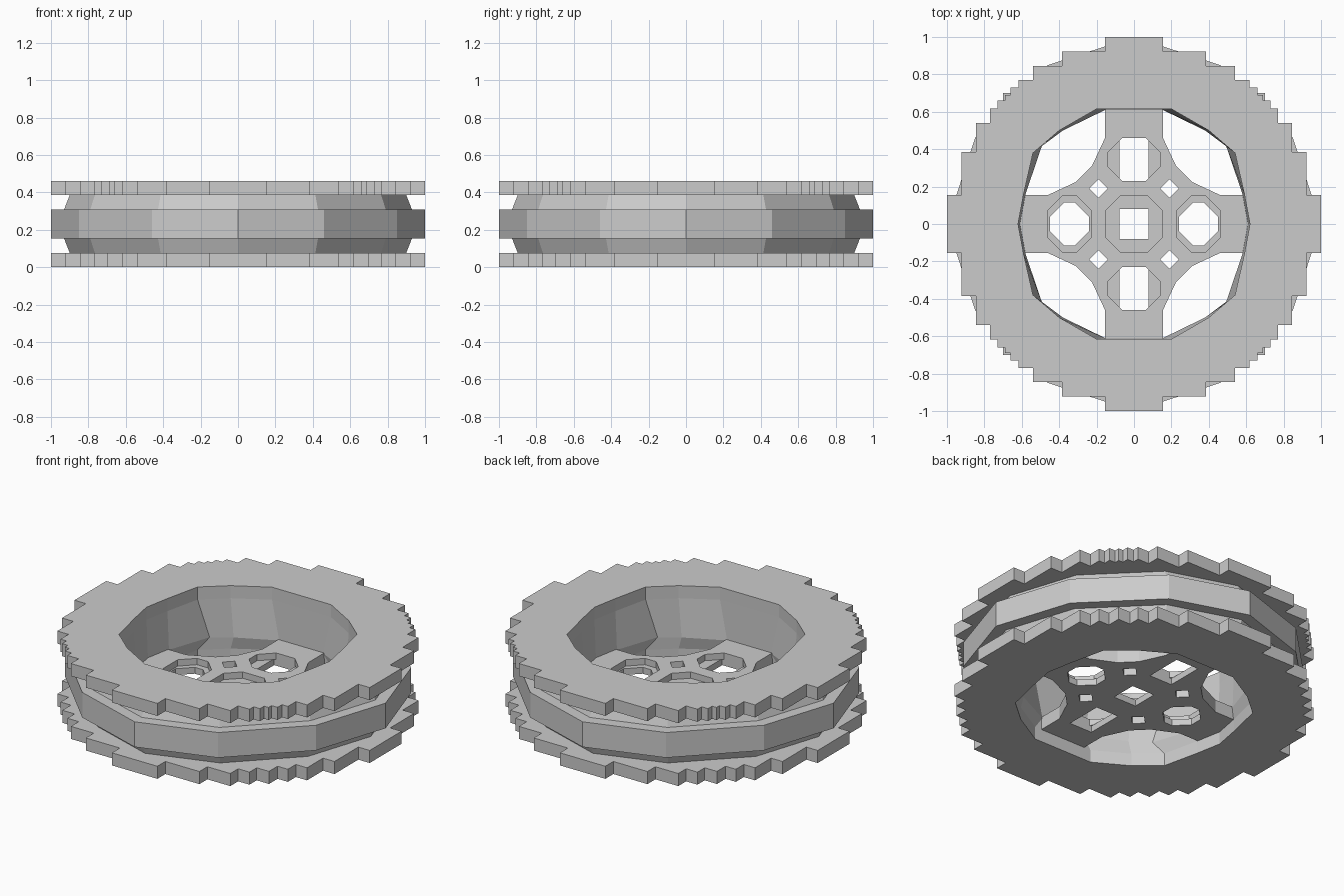
import bpy, bmesh

if "Cube" in bpy.data.objects:
    bpy.data.objects.remove(bpy.data.objects["Cube"])


def four(quad):
    """Turn a +x+y quadrant outline (counter-clockwise) into a full loop."""
    pts = []
    for k in range(4):
        sx, sy = [(1, 1), (-1, 1), (-1, -1), (1, -1)][k]
        part = [(x * sx, y * sy) for x, y in quad]
        pts += part[::-1] if k % 2 else part
    out = []
    for p in pts:
        if not out or (abs(p[0] - out[-1][0]) + abs(p[1] - out[-1][1])) > 1e-5:
            out.append(p)
    if abs(out[0][0] - out[-1][0]) + abs(out[0][1] - out[-1][1]) < 1e-5:
        out.pop()
    return out


def plate(name, loops, z0, z1):
    """Flat plate with holes: a filled 2D curve, extruded, made into a mesh."""
    cu = bpy.data.curves.new(name, 'CURVE')
    cu.dimensions = '2D'
    cu.fill_mode = 'BOTH'
    cu.extrude = (z1 - z0) / 2
    for loop in loops:
        sp = cu.splines.new('POLY')
        sp.points.add(len(loop) - 1)
        for p, (x, y) in zip(sp.points, loop):
            p.co = (x, y, 0, 1)
        sp.use_cyclic_u = True
    tmp = bpy.data.objects.new(name + "_curve", cu)
    bpy.context.collection.objects.link(tmp)
    dg = bpy.context.evaluated_depsgraph_get()
    me = bpy.data.meshes.new_from_object(tmp.evaluated_get(dg))
    bpy.data.objects.remove(tmp)
    for f in me.polygons:
        f.use_smooth = False
    ob = bpy.data.objects.new(name, me)
    ob.location.z = (z0 + z1) / 2
    bpy.context.collection.objects.link(ob)
    return ob


def loft(name, rings, inward=False):
    """Open wall through rings given as (loop, scale, z)."""
    bm = bmesh.new()
    rows = [[bm.verts.new((x * s, y * s, z)) for x, y in loop] for loop, s, z in rings]
    for a, b in zip(rows, rows[1:]):
        for i in range(len(a)):
            j = (i + 1) % len(a)
            f = [a[i], a[j], b[j], b[i]]
            bm.faces.new(f[::-1] if inward else f)
    me = bpy.data.meshes.new(name)
    bm.to_mesh(me)
    bm.free()
    ob = bpy.data.objects.new(name, me)
    bpy.context.collection.objects.link(ob)


def octagon(cx, cy, a, b):
    """Octagon of half sizes a, b with cut corners."""
    c = 0.077
    q = [(a, b - c), (a - c, b)]
    return [(x + cx, y + cy) for x, y in four(q)]


def box(cx, cy, a, b):
    return [(cx - a, cy - b), (cx + a, cy - b), (cx + a, cy + b), (cx - a, cy + b)]


# Stepped tread outlines, mirrored about the diagonal
step = [(1, 0), (1, .154), (.923, .154), (.923, .385), (.846, .385), (.846, .54),
        (.77, .54), (.77, .617)]


def tread(diagonal):
    half = step + diagonal
    return four(half + [(y, x) for x, y in half[::-1]])


opening = four([(.62, 0), (.59, .16), (.54, .38), (.40, .50), (.20, .615)])
narrow = four([(.61, 0), (.58, .16), (.49, .425), (.38, .50), (.15, .612)])
band = four([(1, 0), (.85, .46), (.46, .85), (0, 1)])

# Jagged upper and lower tyre flanges
plate("lower_flange", [tread([(.70, .617), (.70, .70)]), opening], 0, .077)
plate("upper_flange", [tread([(.73, .617), (.73, .66), (.69, .66), (.69, .69)]), opening],
      .385, .462)

# Twelve-sided middle band with grooves above and below
loft("middle_band", [(band, .90, .077), (band, .93, .154), (band, 1, .154),
                     (band, 1, .308), (band, .93, .308), (band, .90, .385)])

# Inner wall of the rim
loft("inner_wall", [(opening, 1, .077), (narrow, 1, .15), (opening, 1, .385)], inward=True)

# Four-spoke hub with countersunk holes
spokes = four([(.62, .155), (.46, .155), (.31, .225), (.225, .31), (.155, .46), (.155, .62)])
vents = [[(.19 * i + dx, .19 * j + dy) for dx, dy in ((.05, 0), (0, .05), (-.05, 0), (0, -.05))]
         for i in (-1, 1) for j in (-1, 1)]
lower, upper = [box(0, 0, .077, .08)], [octagon(0, 0, .15, .15)]
for s in (-1, 1):
    lower += [box(0, .345 * s, .077, .115), octagon(.345 * s, 0, .105, .115)]
    upper += [octagon(0, .345 * s, .14, .115), octagon(.345 * s, 0, .115, .15)]
plate("hub_lower", [spokes] + lower + vents, .077, .116)
plate("hub_upper", [spokes] + upper + vents, .116, .155)
